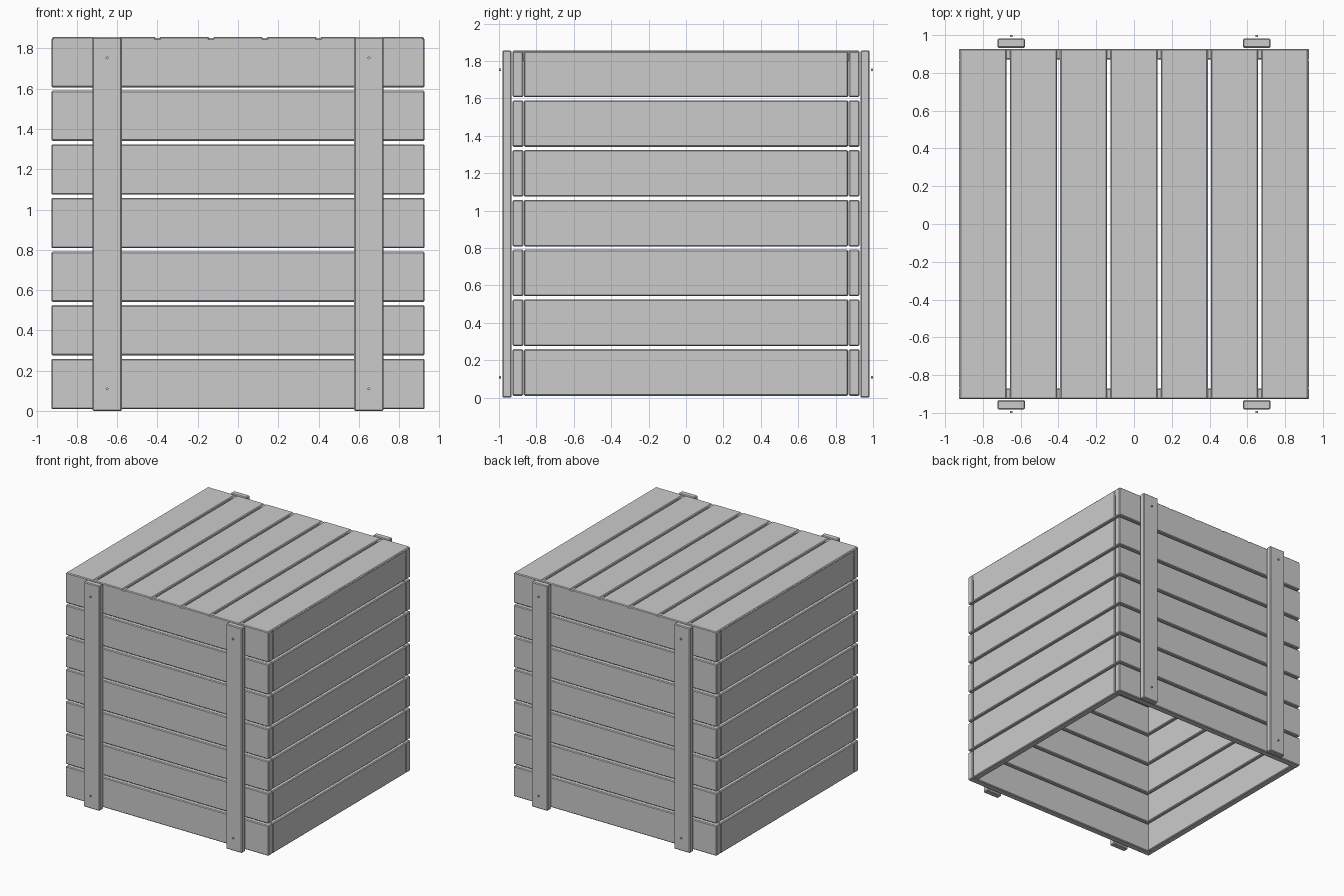
import bpy
from math import radians

if "Cube" in bpy.data.objects:
    bpy.data.objects.remove(bpy.data.objects["Cube"])

PITCH, WIDTH, THICK = 0.2662, 0.249, 0.057
HALF = 0.927          # half the outside width of the box
BOTTOM = 0.010


def board(name, x, y, z, bevel=0.006):
    """Chamfered board spanning the given (min, max) ranges."""
    spans = (x, y, z)
    bpy.ops.mesh.primitive_cube_add(size=1, location=[(a + b) / 2 for a, b in spans])
    ob = bpy.context.object
    ob.name = name
    ob.scale = [b - a for a, b in spans]
    bpy.ops.object.transform_apply(location=False, rotation=False, scale=True)
    mod = ob.modifiers.new("Chamfer", 'BEVEL')
    mod.width = bevel
    mod.segments = 1
    return ob


inner = HALF - THICK
for i in range(7):
    # wall boards: front/back run the full width, sides fit between them
    z0 = BOTTOM + i * PITCH
    z = (z0, z0 + WIDTH - (0.005 if i == 6 else 0))
    board(f"front_board_{i}", (-HALF, HALF), (-HALF, -inner), z)
    board(f"back_board_{i}", (-HALF, HALF), (inner, HALF), z)
    board(f"left_board_{i}", (-HALF, -inner), (-inner + 0.003, inner - 0.003), z)
    board(f"right_board_{i}", (inner, HALF), (-inner + 0.003, inner - 0.003), z)
    # lid boards run front to back
    xc = (i - 3) * PITCH
    board(f"lid_board_{i}", (xc - WIDTH / 2, xc + WIDTH / 2), (-HALF, HALF), (1.80, 1.857))

# upright battens with small nail heads, front and back
for side, sy in (("front", -1), ("back", 1)):
    for hand, sx in (("left", -1), ("right", 1)):
        y = sorted((sy * 0.933, sy * 0.982))
        xc = sx * 0.65
        board(f"{side}_{hand}_batten", (xc - 0.073, xc + 0.073), y, (0, 1.856))
        for level, z in (("lower", 0.11), ("upper", 1.753)):
            bpy.ops.mesh.primitive_cylinder_add(
                vertices=12, radius=0.007, depth=0.01,
                location=(xc, sy * 0.995, z), rotation=(radians(90), 0, 0))
            bpy.context.object.name = f"{side}_{hand}_{level}_nail"
